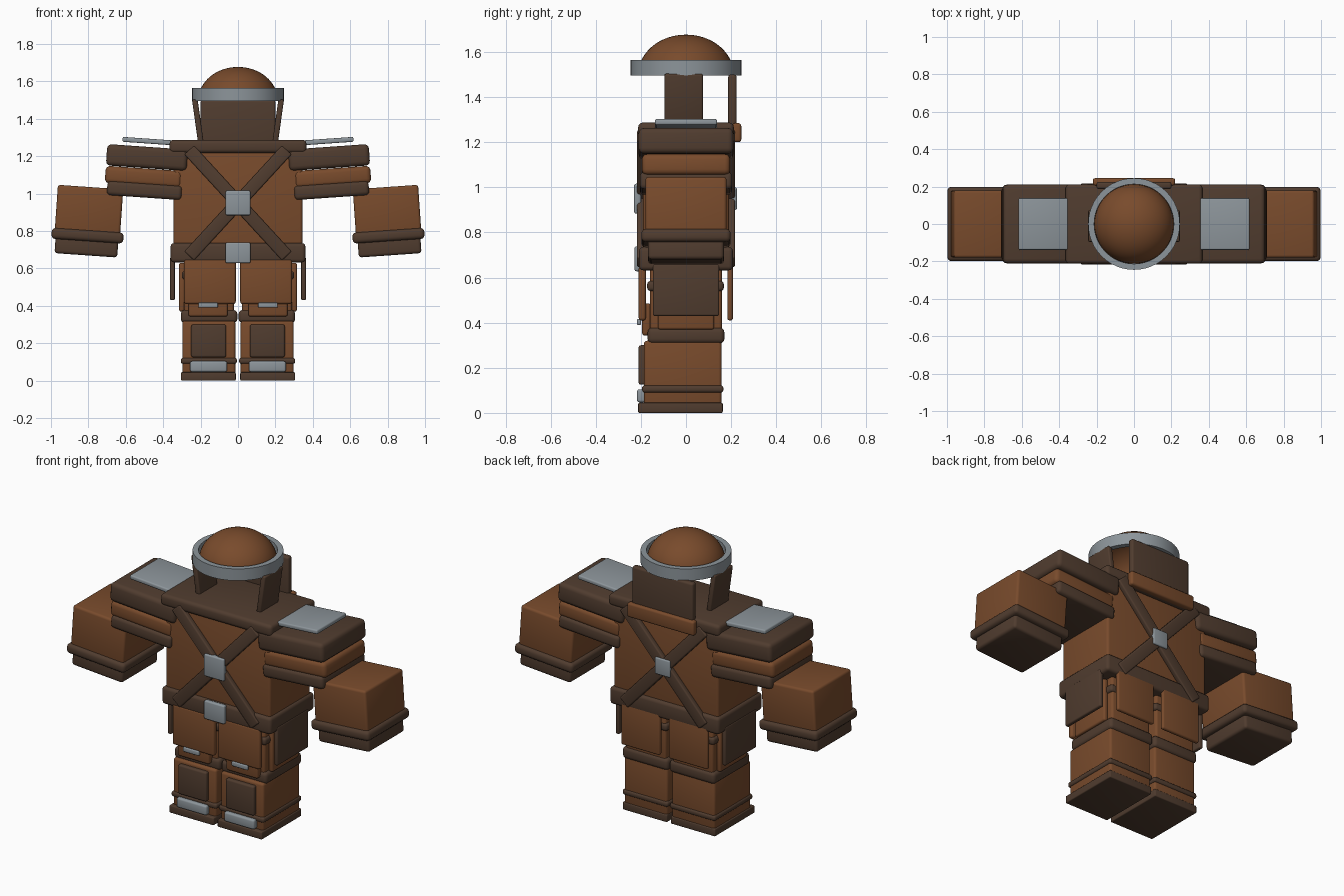
import bpy, bmesh, math
from mathutils import Matrix

if "Cube" in bpy.data.objects:
    bpy.data.objects.remove(bpy.data.objects["Cube"])


def material(name, rgb):
    m = bpy.data.materials.new(name)
    m.diffuse_color = (*rgb, 1)
    m.use_nodes = True
    m.node_tree.nodes["Principled BSDF"].inputs["Base Color"].default_value = m.diffuse_color
    return m


BROWN = material("leather_brown", (0.19, 0.07, 0.025))
DARK = material("dark_leather", (0.08, 0.045, 0.028))
STEEL = material("steel_grey", (0.265, 0.30, 0.325))


def finish(name, bm, mat):
    bmesh.ops.recalc_face_normals(bm, faces=bm.faces)
    me = bpy.data.meshes.new(name)
    bm.to_mesh(me)
    bm.free()
    me.materials.append(mat)
    ob = bpy.data.objects.new(name, me)
    bpy.context.collection.objects.link(ob)
    bpy.ops.object.select_all(action='DESELECT')
    ob.select_set(True)
    bpy.context.view_layer.objects.active = ob
    bpy.ops.object.shade_smooth_by_angle(angle=math.radians(40))
    return ob


def box(name, mat, x, y, z, bevel=0.012, tilt=0):
    """Rounded box from (min, max) ranges, tilted about y in degrees."""
    lo, hi = zip(x, y, z)
    size = [b - a for a, b in zip(lo, hi)]
    mid = [(a + b) / 2 for a, b in zip(lo, hi)]
    bm = bmesh.new()
    bmesh.ops.create_cube(bm, size=1, matrix=Matrix.Diagonal((*size, 1)))
    bmesh.ops.bevel(bm, geom=bm.edges[:], offset=min(bevel, min(size) * 0.4),
                    segments=3, profile=0.5, affect='EDGES')
    bm.transform(Matrix.Translation(mid) @ Matrix.Rotation(math.radians(tilt), 4, 'Y'))
    return finish(name, bm, mat)


def pair(name, mat, x, y, z, bevel=0.012, tilt=0):
    """Box on the +x side and its mirror image on the -x side."""
    box(name + "_right", mat, x, y, z, bevel, tilt)
    box(name + "_left", mat, (-x[1], -x[0]), y, z, bevel, -tilt)


# Helmet dome
bm = bmesh.new()
bmesh.ops.create_uvsphere(bm, u_segments=48, v_segments=32, radius=1)
bmesh.ops.bisect_plane(bm, geom=bm.verts[:] + bm.edges[:] + bm.faces[:],
                       plane_co=(0, 0, 0), plane_no=(0, 0, 1), clear_inner=True)
bm.transform(Matrix.Translation((0, 0, 1.5)) @ Matrix.Diagonal((0.212, 0.212, 0.177, 1)))
finish("helmet_dome", bm, BROWN)

# Helmet rim: a rectangular profile spun into a ring
bm = bmesh.new()
ring = [bm.verts.new((r, 0, z)) for r, z in
        ((0.213, 1.495), (0.245, 1.495), (0.245, 1.565), (0.213, 1.565))]
edges = [bm.edges.new((ring[i], ring[(i + 1) % 4])) for i in range(4)]
bmesh.ops.spin(bm, geom=ring + edges, cent=(0, 0, 0), axis=(0, 0, 1),
               angle=math.tau, steps=48)
bmesh.ops.remove_doubles(bm, verts=bm.verts, dist=1e-5)
finish("helmet_rim", bm, STEEL)

# Cheek and neck guards
pair("cheek_guard", DARK, (0.2, 0.23), (-0.095, 0.075), (1.275, 1.505), 0.008, 8)
box("neck_guard", DARK, (-0.2, 0.2), (0.187, 0.225), (1.2, 1.5))
box("neck_guard_trim", BROWN, (-0.22, 0.22), (0.205, 0.245), (1.2, 1.285))

# Torso, collar and belt
box("torso", BROWN, (-0.345, 0.345), (-0.19, 0.19), (0.66, 1.25), 0.015)
box("collar", DARK, (-0.366, 0.366), (-0.212, 0.212), (1.217, 1.287), 0.02)
box("belt", DARK, (-0.36, 0.36), (-0.208, 0.208), (0.632, 0.735), 0.018)
box("belt_buckle", STEEL, (-0.067, 0.067), (-0.228, -0.2), (0.628, 0.738), 0.008)

# Crossed straps on chest and back, with a plate at each crossing
for label, y in (("chest", (-0.217, -0.185)), ("back", (0.185, 0.217))):
    for side, tilt in (("a", 47.4), ("b", -47.4)):
        box(f"{label}_strap_{side}", DARK, (-0.385, 0.385), y, (0.915, 0.985), 0.008, tilt)
box("chest_plate", STEEL, (-0.066, 0.066), (-0.23, -0.2), (0.884, 1.016), 0.008)
box("back_plate", STEEL, (-0.05, 0.05), (0.2, 0.226), (0.9, 1.0), 0.008)

# Layered shoulders
pair("shoulder_plate", STEEL, (0.352, 0.618), (-0.138, 0.138), (1.268, 1.294), 0.008, -4)
pair("shoulder_upper", DARK, (0.27, 0.703), (-0.21, 0.21), (1.136, 1.25), 0.024, -4)
pair("shoulder_middle", BROWN, (0.3, 0.71), (-0.196, 0.196), (1.042, 1.135), 0.024, -4)
pair("shoulder_lower", DARK, (0.3, 0.7), (-0.205, 0.205), (0.979, 1.055), 0.02, -4)

# Forearms, cuffs and hands
pair("forearm", BROWN, (0.622, 0.972), (-0.18, 0.18), (0.78, 1.035), 0.014, -4)
pair("cuff", DARK, (0.612, 0.997), (-0.198, 0.198), (0.746, 0.804), 0.02, -4)
pair("hand", DARK, (0.642, 0.978), (-0.168, 0.168), (0.67, 0.77), 0.016, -4)

# Hip skirt plates
pair("front_skirt", BROWN, (0.012, 0.288), (-0.21, -0.178), (0.41, 0.65))
pair("front_skirt_trim", STEEL, (0.108, 0.212), (-0.217, -0.2), (0.39, 0.417), 0.005)
pair("back_skirt", BROWN, (0.03, 0.285), (0.183, 0.208), (0.41, 0.66))
pair("side_skirt", DARK, (0.338, 0.363), (-0.147, 0.147), (0.43, 0.66), 0.008)

# Thighs and knees
pair("thigh", BROWN, (0.022, 0.288), (-0.16, 0.16), (0.33, 0.66), 0.014)
pair("thigh_strap", DARK, (0.01, 0.3), (-0.172, 0.168), (0.54, 0.585), 0.015)
pair("thigh_side_plate", BROWN, (0.285, 0.315), (-0.125, 0.125), (0.37, 0.63), 0.01)
pair("knee_band", DARK, (0.004, 0.305), (-0.17, 0.17), (0.308, 0.378), 0.02)
pair("knee_plate", BROWN, (0.055, 0.265), (-0.195, -0.155), (0.343, 0.485))

# Shins and boots
pair("shin", BROWN, (0.014, 0.298), (-0.187, 0.158), (0.03, 0.32), 0.014)
pair("shin_plate", DARK, (0.063, 0.25), (-0.21, -0.175), (0.125, 0.3), 0.01)
pair("ankle_strap", DARK, (0.006, 0.306), (-0.195, 0.166), (0.09, 0.122), 0.012)
pair("toe_plate", STEEL, (0.058, 0.256), (-0.217, -0.18), (0.047, 0.104), 0.01)
pair("sole", DARK, (0.012, 0.305), (-0.212, 0.163), (0.0, 0.045), 0.006)
